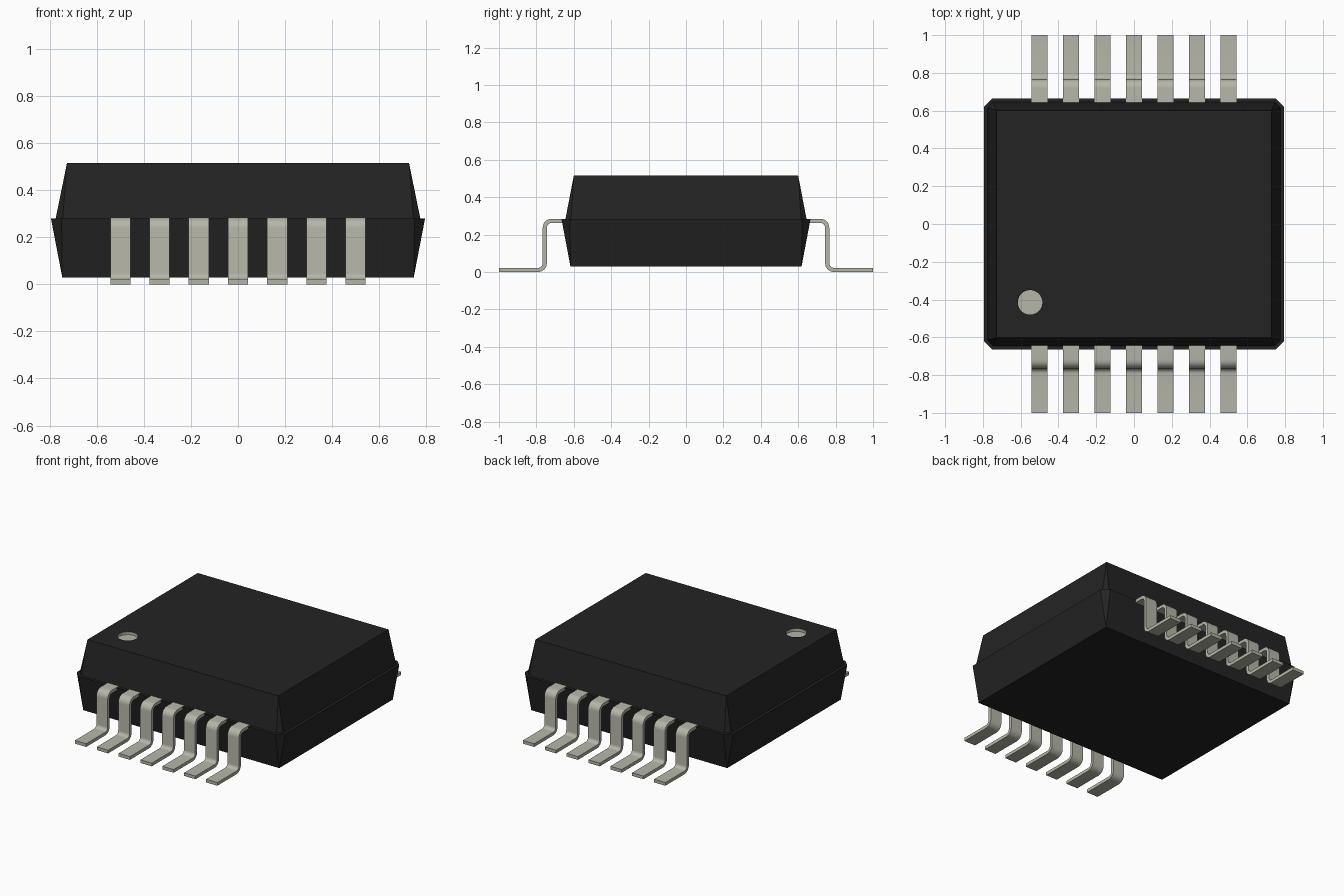
import bpy, bmesh, math
from mathutils import Vector

cube = bpy.data.objects.get("Cube")
if cube:
    bpy.data.objects.remove(cube, do_unlink=True)


def material(name, rgb):
    m = bpy.data.materials.new(name)
    m.use_nodes = True
    m.diffuse_color = (*rgb, 1)
    m.node_tree.nodes["Principled BSDF"].inputs["Base Color"].default_value = (*rgb, 1)
    return m


BLACK = material("black resin", (0.017, 0.017, 0.017))
METAL = material("tinned metal", (0.46, 0.46, 0.39))


def finish(name, bm, mat):
    bmesh.ops.recalc_face_normals(bm, faces=bm.faces)
    mesh = bpy.data.meshes.new(name)
    bm.to_mesh(mesh)
    bm.free()
    mesh.materials.append(mat)
    obj = bpy.data.objects.new(name, mesh)
    bpy.context.collection.objects.link(obj)
    return obj


def body_half(name, seam, end, cut):
    """Tapered block: corner-cut outline at the seam, sharp rectangle at the end."""
    bm = bmesh.new()
    (sx, sy, sz), (ex, ey, ez) = seam, end
    ring, tips = [], []
    for qx, qy in ((1, 1), (-1, 1), (-1, -1), (1, -1)):
        pair = [(qx * sx, qy * (sy - cut)), (qx * (sx - cut), qy * sy)]
        if qx * qy < 0:
            pair.reverse()
        ring += [bm.verts.new((x, y, sz)) for x, y in pair]
        tips.append(bm.verts.new((qx * ex, qy * ey, ez)))
    bm.faces.new(ring)
    bm.faces.new(tips)
    for i in range(4):
        a, b, c = ring[2 * i], ring[2 * i + 1], ring[(2 * i + 2) % 8]
        bm.faces.new((a, b, tips[i]))
        bm.faces.new((b, c, tips[(i + 1) % 4], tips[i]))
    return finish(name, bm, BLACK)


# Body: the lower half is slightly wider, leaving a ledge at the seam
body_half("lower_body", (0.795, 0.665, 0.28), (0.747, 0.618, 0.03), 0.045)
upper = body_half("upper_body", (0.775, 0.645, 0.28), (0.727, 0.60, 0.515), 0.03)

# Round recess marking the first pin, lined in the light colour
bm = bmesh.new()
bmesh.ops.create_cone(bm, cap_ends=True, segments=40, radius1=0.065, radius2=0.065, depth=0.04)
bmesh.ops.translate(bm, verts=bm.verts, vec=(-0.55, -0.415, 0.515))
cutter = finish("marker_cutter", bm, METAL)
cutter.hide_render = True
bpy.context.view_layer.objects.active = upper
mod = upper.modifiers.new("marker recess", "BOOLEAN")
mod.operation = "DIFFERENCE"
mod.solver = "EXACT"
mod.material_mode = "TRANSFER"
mod.object = cutter
bpy.ops.object.modifier_apply(modifier=mod.name)
bpy.data.objects.remove(cutter, do_unlink=True)

# Gull-wing pin centre line (y, z) with two rounded bends
THICK, WIDTH, BEND = 0.022, 0.086, 0.036
WALL, TOP, FOOT = 0.755, 0.273, 0.011


def arc(cy, cz, start, sweep, steps=8):
    for i in range(steps + 1):
        a = math.radians(start + sweep * i / steps)
        yield Vector((cy + BEND * math.cos(a), cz + BEND * math.sin(a)))


path = [Vector((0.60, TOP))]
path += arc(WALL - BEND, TOP - BEND, 90, -90)
path += arc(WALL + BEND, FOOT + BEND, 180, 90)
path.append(Vector((1.0, FOOT)))


def pin(name, x, side):
    """Strip of constant thickness following the path, extruded across the width."""
    outer, inner = [], []
    for i, p in enumerate(path):
        t = (path[min(i + 1, len(path) - 1)] - path[max(i - 1, 0)]).normalized()
        if i in (1, 9):       # ends of the straight runs keep their exact direction
            t = Vector((1, 0)) if i == 1 else Vector((0, -1))
        elif i in (10, 18):
            t = Vector((0, -1)) if i == 10 else Vector((1, 0))
        n = Vector((-t.y, t.x)) * THICK / 2
        outer.append(p + n)
        inner.append(p - n)
    bm = bmesh.new()
    rows = []
    for o, i in zip(outer, inner):
        rows.append([bm.verts.new((x + dx * WIDTH / 2, side * q.x, q.y))
                     for q, dx in ((o, -1), (o, 1), (i, 1), (i, -1))])
    for a, b in zip(rows, rows[1:]):
        for k in range(4):
            bm.faces.new((a[k], a[(k + 1) % 4], b[(k + 1) % 4], b[k]))
    bm.faces.new(rows[0])
    bm.faces.new(rows[-1])
    return finish(name, bm, METAL)


# Seven pins along the front and the back
pins = [pin(f"{label}_pin_{i + 1}", (i - 3) / 6, side)
        for label, side in (("front", -1), ("back", 1)) for i in range(7)]

# Smooth the bends, keep the strip edges sharp
bpy.ops.object.select_all(action="DESELECT")
for p in pins:
    p.select_set(True)
bpy.context.view_layer.objects.active = pins[0]
bpy.ops.object.shade_smooth_by_angle(angle=math.radians(30))
